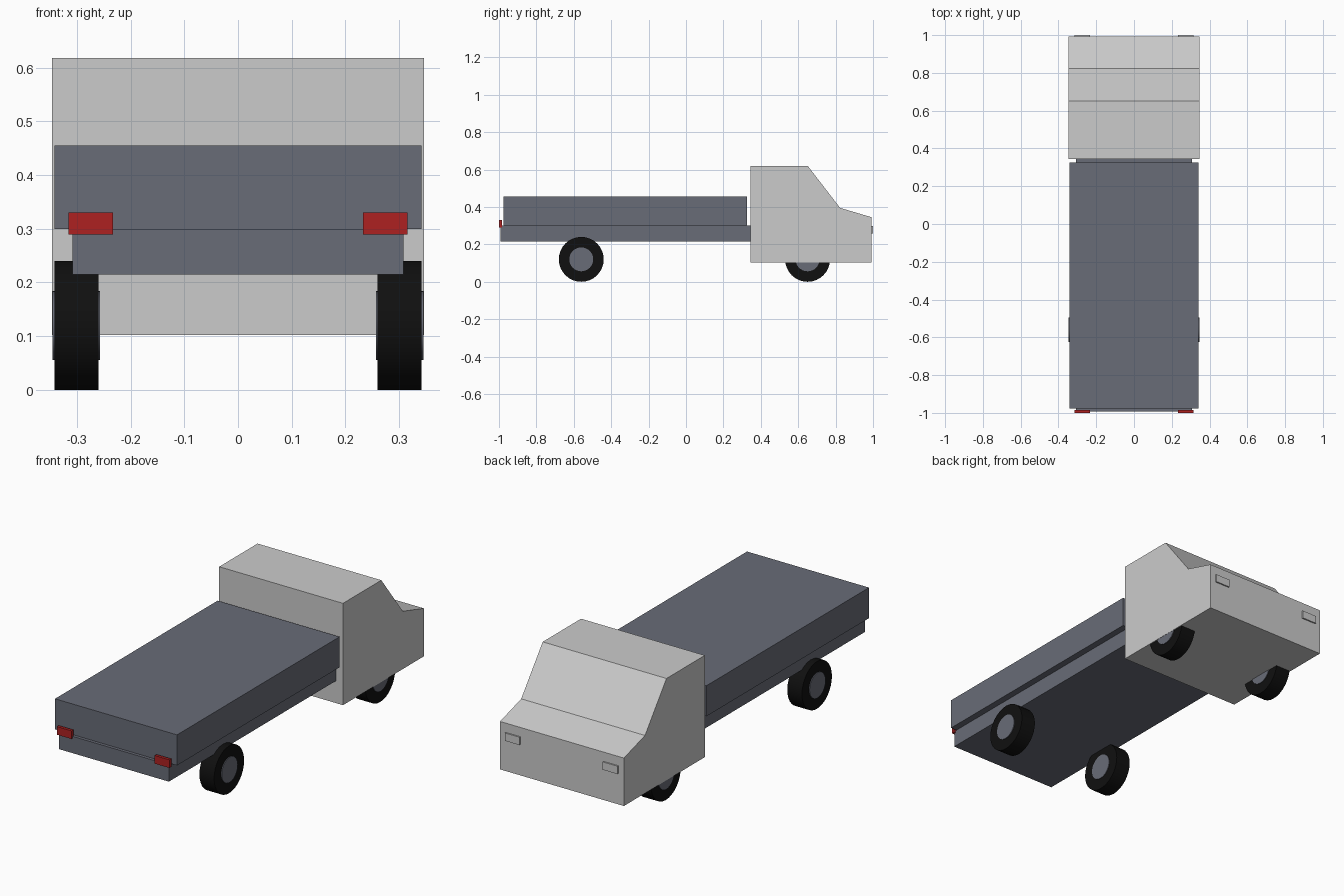
import bpy, bmesh, math
from mathutils import Matrix

cube = bpy.data.objects.get("Cube")
if cube:
    bpy.data.objects.remove(cube, do_unlink=True)


def material(name, color):
    m = bpy.data.materials.new(name)
    m.use_nodes = True
    m.diffuse_color = (*color, 1)
    m.node_tree.nodes["Principled BSDF"].inputs["Base Color"].default_value = (*color, 1)
    return m


CAB = material("light grey paint", (0.6, 0.6, 0.6))
BED = material("slate grey", (0.14, 0.15, 0.185))
TYRE = material("black rubber", (0.005, 0.005, 0.005))
RED = material("red lamp", (0.42, 0.015, 0.015))


def finish(name, bm, mat):
    bmesh.ops.recalc_face_normals(bm, faces=bm.faces)
    mesh = bpy.data.meshes.new(name)
    bm.to_mesh(mesh)
    bm.free()
    mesh.materials.append(mat)
    ob = bpy.data.objects.new(name, mesh)
    bpy.context.collection.objects.link(ob)
    return ob


def box(name, x, y, z, mat):
    """Box from (low, high) ranges on each axis."""
    bm = bmesh.new()
    bmesh.ops.create_cube(bm, size=1)
    for v in bm.verts:
        v.co = [r[0] if c < 0 else r[1] for c, r in zip(v.co, (x, y, z))]
    return finish(name, bm, mat)


def disc(name, radius, width, x, y, z, mat):
    """Cylinder lying along the x axis."""
    bm = bmesh.new()
    bmesh.ops.create_cone(bm, cap_ends=True, segments=32, radius1=radius,
                          radius2=radius, depth=width)
    bm.transform(Matrix.Translation((x, y, z)) @ Matrix.Rotation(math.pi / 2, 4, "Y"))
    ob = finish(name, bm, mat)
    bpy.ops.object.select_all(action="DESELECT")
    ob.select_set(True)
    bpy.context.view_layer.objects.active = ob
    bpy.ops.object.shade_smooth_by_angle(angle=math.radians(40))


# Cab: side profile extruded across the width
profile = [(0.345, 0.102), (0.345, 0.618), (0.652, 0.618),
           (0.824, 0.395), (0.993, 0.345), (0.993, 0.102)]
bm = bmesh.new()
side = bm.faces.new([bm.verts.new((-0.347, y, z)) for y, z in profile])
new = bmesh.ops.extrude_face_region(bm, geom=[side])["geom"]
bmesh.ops.translate(bm, vec=(0.694, 0, 0),
                    verts=[g for g in new if isinstance(g, bmesh.types.BMVert)])
finish("cab", bm, CAB)

# Chassis and load bed
box("chassis", (-0.308, 0.308), (-0.993, 0.36), (0.215, 0.3), BED)
box("load_bed", (-0.342, 0.342), (-0.977, 0.325), (0.3, 0.455), BED)

# Wheels and lamps on both sides
for label, s in (("left", 1), ("right", -1)):
    for end, y in (("front", 0.65), ("rear", -0.56)):
        disc(f"{end}_{label}_tyre", 0.12, 0.082, s * 0.301, y, 0.12, TYRE)
        disc(f"{end}_{label}_hub", 0.064, 0.089, s * 0.3015, y, 0.12, BED)
    x = sorted((s * 0.233, s * 0.316))
    box(f"{label}_tail_lamp", x, (-1.0, -0.985), (0.289, 0.33), RED)
    box(f"{label}_headlamp", x, (0.985, 1.0), (0.258, 0.298), CAB)
